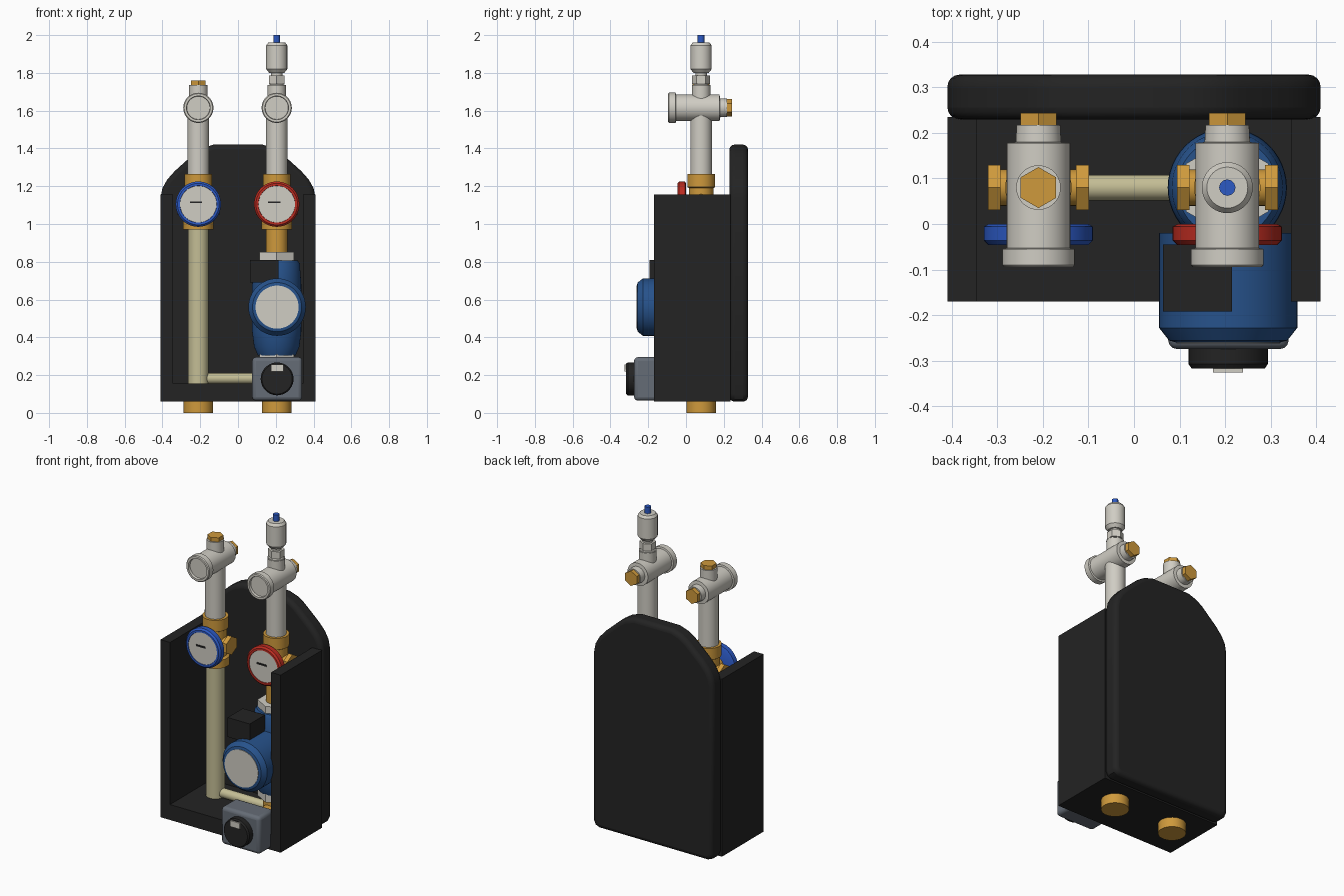
import bpy, bmesh, math
from mathutils import Vector, Matrix

if "Cube" in bpy.data.objects:
    bpy.data.objects.remove(bpy.data.objects["Cube"])


def material(name, rgb):
    m = bpy.data.materials.new(name)
    m.diffuse_color = (*rgb, 1)
    m.use_nodes = True
    m.node_tree.nodes["Principled BSDF"].inputs["Base Color"].default_value = m.diffuse_color
    return m


BLACK = material("black foam", (0.017, 0.017, 0.017))
BLUE = material("pump blue", (0.02, 0.085, 0.26))
BRIGHT = material("bright blue", (0.025, 0.1, 0.55))
RED = material("red", (0.5, 0.025, 0.015))
BRASS = material("brass", (0.62, 0.32, 0.045))
BEIGE = material("beige pipe", (0.55, 0.51, 0.3))
METAL = material("light metal", (0.63, 0.61, 0.55))
SLATE = material("slate grey", (0.13, 0.15, 0.18))


def finish(name, bm, mat, bevel=0, segments=3):
    bmesh.ops.recalc_face_normals(bm, faces=bm.faces)
    me = bpy.data.meshes.new(name)
    bm.to_mesh(me)
    bm.free()
    me.materials.append(mat)
    ob = bpy.data.objects.new(name, me)
    bpy.context.collection.objects.link(ob)
    if bevel:
        mod = ob.modifiers.new("bevel", 'BEVEL')
        mod.width, mod.segments = bevel, segments
        mod.limit_method, mod.angle_limit = 'ANGLE', math.radians(50)
    bpy.ops.object.select_all(action='DESELECT')
    ob.select_set(True)
    bpy.context.view_layer.objects.active = ob
    bpy.ops.object.shade_smooth_by_angle(angle=math.radians(32))
    return ob


def box(name, lo, hi, mat, bevel=0):
    bm = bmesh.new()
    lo, hi = Vector(lo), Vector(hi)
    size = hi - lo
    bmesh.ops.create_cube(bm, size=1, matrix=Matrix.Translation((lo + hi) / 2) @ Matrix.Diagonal((*size, 1)))
    return finish(name, bm, mat, bevel)


def lathe(name, base, axis, profile, mat, sides=40):
    """Spin (radius, distance) pairs about an axis and cap both ends."""
    bm = bmesh.new()
    rings = []
    for r, h in profile:
        rings.append([bm.verts.new((r * math.cos(a), r * math.sin(a), h))
                      for a in (math.tau * (i + 0.0) / sides + math.pi / 2 for i in range(sides))])
    for a, b in zip(rings, rings[1:]):
        for i in range(sides):
            j = (i + 1) % sides
            bm.faces.new((a[i], a[j], b[j], b[i]))
    bm.faces.new(rings[0][::-1])
    bm.faces.new(rings[-1])
    rot = Vector(axis).to_track_quat('Z', 'Y').to_matrix().to_4x4()
    bm.transform(Matrix.Translation(base) @ rot)
    return finish(name, bm, mat)


def rod(name, base, axis, r, length, mat, sides=40):
    return lathe(name, base, axis, [(r, 0), (r, length)], mat, sides)


UP, FRONT, BACK = (0, 0, 1), (0, -1, 0), (0, 1, 0)
Y = 0.08

# Arched insulation back panel with softened rim
half = [(0.37, 0.06), (0.398, 0.072), (0.41, 0.1), (0.41, 1.14), (0.40, 1.19), (0.375, 1.235),
        (0.335, 1.28), (0.235, 1.37), (0.19, 1.4), (0.13, 1.42)]
bm = bmesh.new()
outline = half + [(-x, z) for x, z in reversed(half)]
face = bm.faces.new([bm.verts.new((x, 0.23, z)) for x, z in outline])
ext = bmesh.ops.extrude_face_region(bm, geom=[face])
bmesh.ops.translate(bm, vec=(0, 0.098, 0), verts=[v for v in ext['geom'] if isinstance(v, bmesh.types.BMVert)])
finish("back_panel", bm, BLACK, 0.026, 4)

# Insulation tray: floor and side walls
box("tray_floor", (-0.41, -0.17, 0.06), (0.41, 0.235, 0.155), BLACK)
for side, x0, x1 in (("left", -0.41, -0.345), ("right", 0.345, 0.41)):
    box(side + "_wall", (x0, -0.17, 0.06), (x1, 0.235, 1.155), BLACK)

# Fittings shared by the return (left) and supply (right) lines
for side, x, rim in (("left", -0.21, BRIGHT), ("right", 0.205, RED)):
    rod(side + "_bottom_union", (x, Y, 0), UP, 0.078, 0.08, BRASS)
    lathe(side + "_ball_valve", (x, Y, 0), UP,
          [(0.08, 0.97), (0.08, 1.02), (0.065, 1.03), (0.065, 1.19), (0.073, 1.195), (0.073, 1.265)], BRASS)
    for s in (-1, 1):
        rod(side + "_valve_neck", (x, Y, 1.105), (s, 0, 0), 0.04, 0.09, BRASS)
        rod(side + "_valve_nut", (x + s * 0.083, Y, 1.105), (s, 0, 0), 0.057, 0.028, BRASS, 6)
    # Thermometer gauge
    rod(side + "_gauge_stem", (x, Y, 1.105), FRONT, 0.045, 0.09, BRASS)
    lathe(side + "_gauge_rim", (x, 0, 1.105), FRONT,
          [(0.11, 0), (0.12, 0.006), (0.12, 0.036), (0.11, 0.046), (0.098, 0.046), (0.096, 0.04)], rim, 48)
    rod(side + "_gauge_face", (x, -0.038, 1.105), FRONT, 0.098, 0.005, METAL, 48)
    box(side + "_gauge_pointer", (x - 0.045, -0.047, 1.11), (x + 0.02, -0.042, 1.12), BLACK)
    # Upper pipe with cross tee, recessed front socket and rear plug
    rod(side + "_upper_pipe", (x, Y, 1.25), UP, 0.057, 0.36, METAL)
    lathe(side + "_tee", (x, 0, 1.615), BACK,
          [(0.061, -0.08), (0.063, -0.095), (0.075, -0.095), (0.08, -0.09), (0.08, -0.055),
           (0.07, -0.053), (0.07, 0.178), (0.05, 0.18), (0.048, 0.218)], METAL)
    rod(side + "_rear_plug", (x, 0.216, 1.615), BACK, 0.046, 0.028, BRASS, 6)
    rod(side + "_top_branch", (x, Y, 1.62), UP, 0.049, 0.115, METAL)

# Return line: plug on top and straight pipe below
rod("top_plug", (-0.21, Y, 1.733), UP, 0.045, 0.027, BRASS, 6)
rod("return_pipe", (-0.21, Y, 0.1), UP, 0.054, 0.88, BEIGE)
rod("cross_pipe", (-0.21, Y, 0.182), (1, 0, 0), 0.028, 0.4, BEIGE, 32)

# Supply line: automatic air vent
X = 0.205
lathe("vent_neck", (X, Y, 0), UP, [(0.05, 1.73), (0.03, 1.745), (0.03, 1.83)], METAL)
rod("vent_nut", (X, Y, 1.742), UP, 0.047, 0.043, METAL, 6)
lathe("vent_body", (X, Y, 0), UP,
      [(0.04, 1.80), (0.056, 1.82), (0.056, 1.945), (0.045, 1.96)], METAL)
rod("vent_cap", (X, Y, 1.955), UP, 0.018, 0.045, BRIGHT, 12)

# Circulation pump
rod("pump_upper_pipe", (X, Y, 0.84), UP, 0.058, 0.14, BRASS)
rod("pump_upper_nut", (X, Y, 0.805), UP, 0.105, 0.046, METAL, 6)
rod("pump_lower_nut", (X, Y, 0.26), UP, 0.105, 0.05, METAL, 6)
lathe("pump_volute", (X, Y, 0), UP,
      [(0.1, 0.305), (0.12, 0.35), (0.13, 0.43), (0.131, 0.56), (0.13, 0.68), (0.122, 0.79), (0.11, 0.808)], BLUE, 48)
lathe("pump_motor", (0.207, 0, 0.56), FRONT,
      [(0.152, 0.02), (0.152, 0.228), (0.13, 0.256), (0.115, 0.26)], BLUE, 48)
rod("pump_face", (0.207, -0.257, 0.56), FRONT, 0.114, 0.006, METAL, 48)
box("pump_terminal_box", (0.064, -0.192, 0.69), (0.215, -0.045, 0.81), BLACK)

# Mixing valve with motor actuator
rod("mixing_valve", (X, Y, 0.1), UP, 0.075, 0.18, BRASS)
rod("mixing_valve_stem", (X, Y, 0.18), FRONT, 0.05, 0.25, BRASS)
box("actuator", (0.075, -0.275, 0.065), (0.34, -0.13, 0.295), SLATE, 0.02)
lathe("actuator_knob", (0.207, 0, 0.18), FRONT,
      [(0.087, 0.27), (0.087, 0.308), (0.08, 0.318)], BLACK)
box("knob_indicator", (0.174, -0.326, 0.218), (0.24, -0.317, 0.255), METAL)
